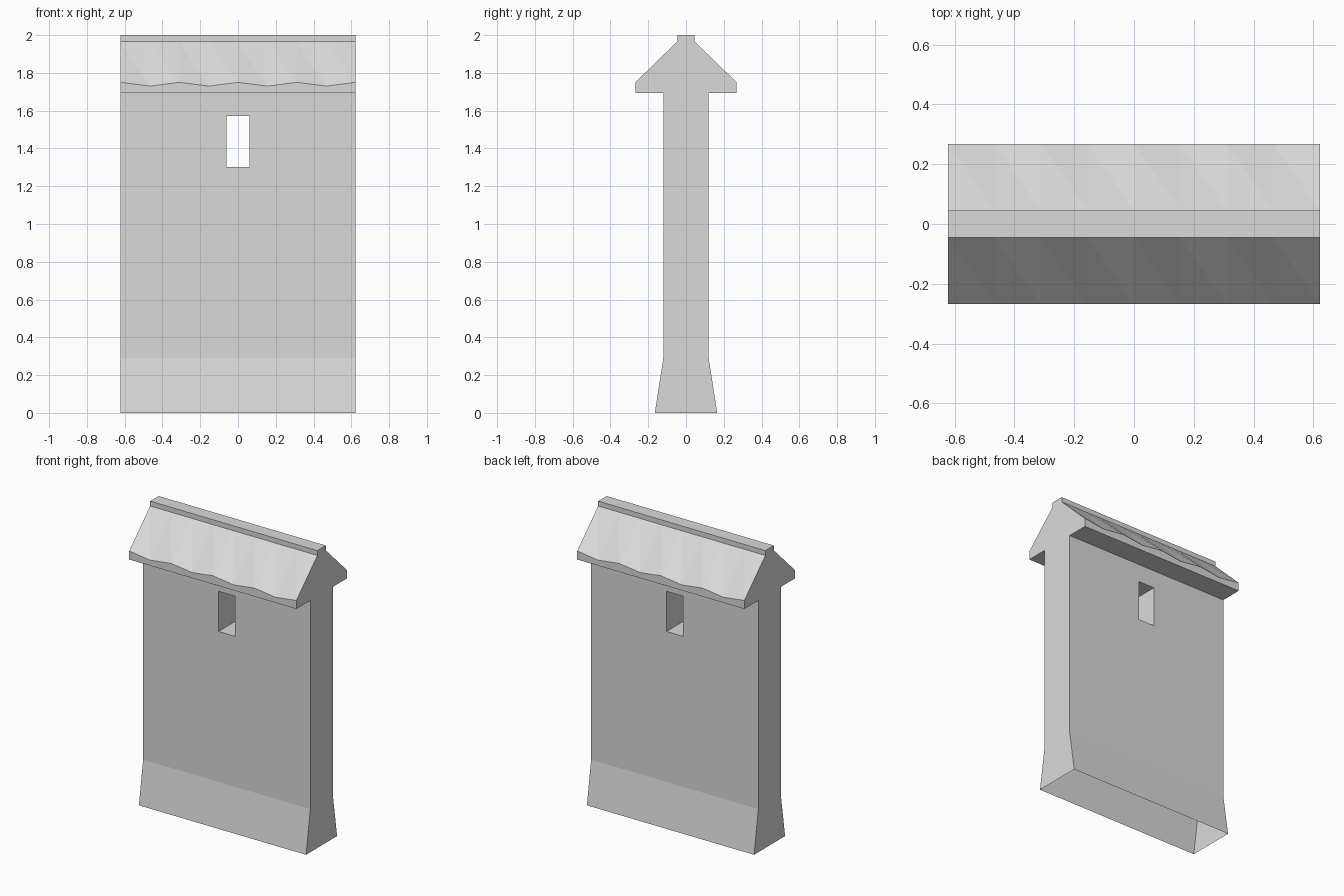
import bpy
import bmesh

if "Cube" in bpy.data.objects:
    bpy.data.objects.remove(bpy.data.objects["Cube"])

HALF_LENGTH = 0.622
SEGMENTS = 8
WAVE_DROP = 0.02

# One flat stone colour
stone = bpy.data.materials.new("light_grey_stone")
stone.use_nodes = True
grey = (0.7, 0.7, 0.7, 1)
stone.diffuse_color = grey
stone.node_tree.nodes["Principled BSDF"].inputs["Base Color"].default_value = grey

# Half cross-section (y, z) from the foot to the ridge
half = [(0.165, 0), (0.12, 0.29), (0.12, 1.693), (0.268, 1.693),
        (0.268, 1.75), (0.045, 1.967), (0.045, 2)]
EAVE = 4
profile = half + [(-y, z) for y, z in reversed(half)]
n = len(profile)
wavy = (EAVE, n - 1 - EAVE)

# Sweep the cross-section along x, dropping the eave edge at every other station
bm = bmesh.new()
rings = []
for s in range(SEGMENTS + 1):
    x = HALF_LENGTH * (2 * s / SEGMENTS - 1)
    rings.append([bm.verts.new((x, y, z - (WAVE_DROP if i in wavy and s % 2 else 0)))
                  for i, (y, z) in enumerate(profile)])
for a, b in zip(rings, rings[1:]):
    for i in range(n):
        j = (i + 1) % n
        if i == EAVE:
            # Roof slopes are split into triangles so the waves stay faceted
            bm.faces.new((a[i], b[j], a[j]))
            bm.faces.new((a[i], b[i], b[j]))
        elif j == wavy[1]:
            bm.faces.new((a[i], b[j], a[j]))
            bm.faces.new((a[i], b[i], b[j]))
        else:
            bm.faces.new((a[i], b[i], b[j], a[j]))
bm.faces.new(rings[0])
bm.faces.new(rings[-1])
bmesh.ops.recalc_face_normals(bm, faces=bm.faces)
mesh = bpy.data.meshes.new("roofed_wall")
bm.to_mesh(mesh)
bm.free()
mesh.materials.append(stone)
wall = bpy.data.objects.new("roofed_wall", mesh)
bpy.context.collection.objects.link(wall)

# Window slot through the wall
bpy.ops.mesh.primitive_cube_add(size=1, location=(0, 0, 1.437))
cutter = bpy.context.object
cutter.name = "window_cutter"
cutter.scale = (0.122, 0.6, 0.27)
cutter.data.materials.append(stone)
cutter.hide_render = True

cut = wall.modifiers.new("window", "BOOLEAN")
cut.operation = "DIFFERENCE"
cut.solver = "EXACT"
cut.object = cutter
bpy.context.view_layer.objects.active = wall
bpy.ops.object.modifier_apply(modifier=cut.name)
bpy.data.objects.remove(cutter)

# The foot is open underneath
bm = bmesh.new()
bm.from_mesh(wall.data)
base = [f for f in bm.faces if all(v.co.z < 0.001 for v in f.verts)]
bmesh.ops.delete(bm, geom=base, context="FACES")
bm.to_mesh(wall.data)
bm.free()
